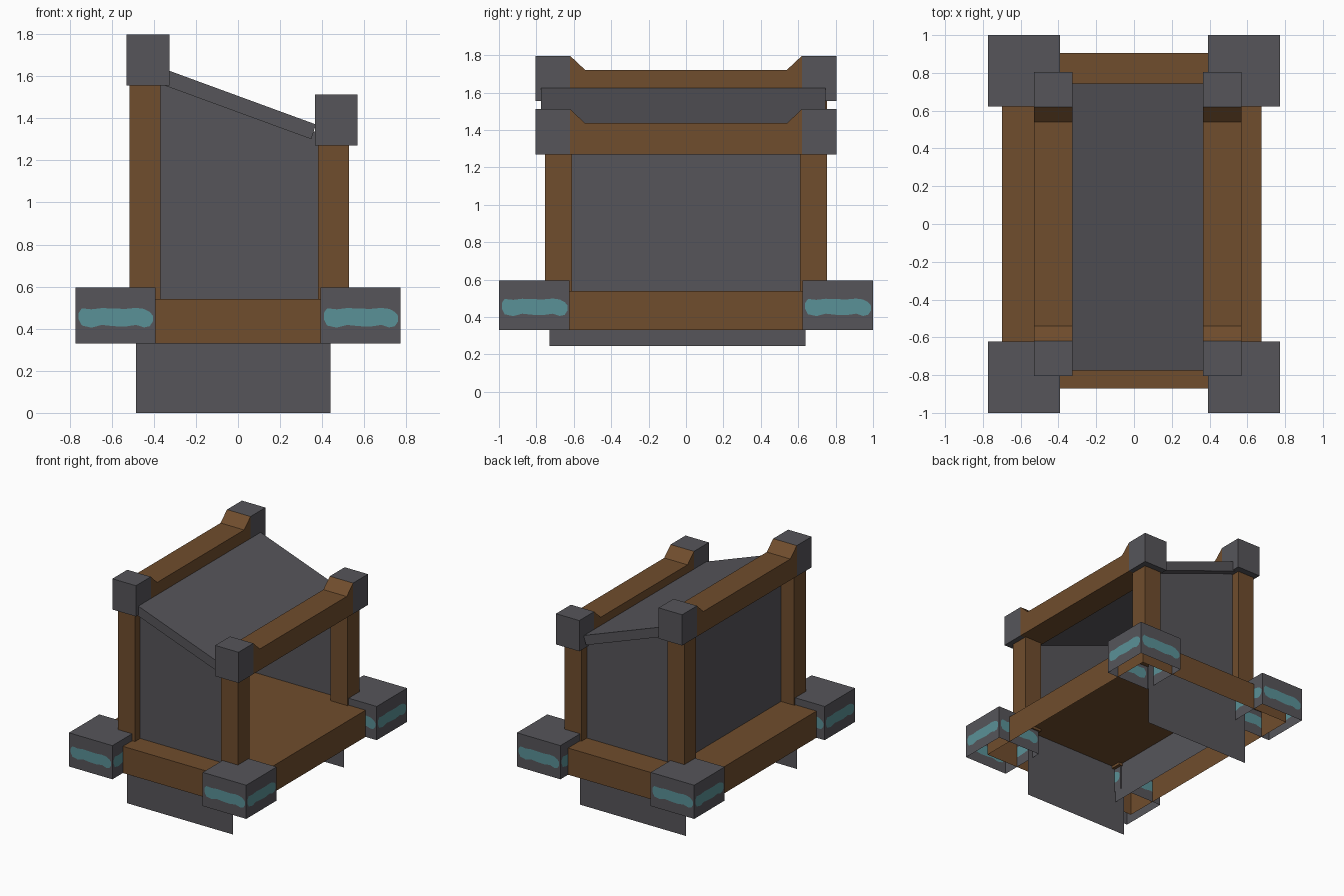
import bpy, bmesh

if "Cube" in bpy.data.objects:
    bpy.data.objects.remove(bpy.data.objects["Cube"])


def material(name, rgb):
    lin = [((c / 255 + 0.055) / 1.055) ** 2.4 for c in rgb]
    m = bpy.data.materials.new(name)
    m.diffuse_color = (*lin, 1)
    m.use_nodes = True
    m.node_tree.nodes["Principled BSDF"].inputs["Base Color"].default_value = m.diffuse_color
    return m


STONE = material("dark stone", (86, 85, 90))
WOOD = material("brown wood", (112, 77, 45))
TEAL = material("teal inlay", (90, 145, 151))


def finish(name, bm, mats, fix_normals=True):
    bmesh.ops.remove_doubles(bm, verts=bm.verts, dist=0.0002)
    if fix_normals:
        bmesh.ops.recalc_face_normals(bm, faces=bm.faces)
    me = bpy.data.meshes.new(name)
    bm.to_mesh(me)
    bm.free()
    for m in mats:
        me.materials.append(m)
    ob = bpy.data.objects.new(name, me)
    bpy.context.collection.objects.link(ob)
    return ob


def box(name, x, y, z, mat, open_bottom=False):
    bm = bmesh.new()
    bmesh.ops.create_cube(bm, size=1)
    for v in bm.verts:
        v.co = [r[0] if c < 0 else r[1] for c, r in zip(v.co, (x, y, z))]
    if open_bottom:
        bm.normal_update()
        low = [f for f in bm.faces if f.normal.z < -0.9]
        bmesh.ops.delete(bm, geom=low, context='FACES_ONLY')
    return finish(name, bm, [mat], not open_bottom)


def sheet(name, pts, mat):
    bm = bmesh.new()
    bm.faces.new([bm.verts.new(p) for p in pts])
    return finish(name, bm, [mat], False)


# Uneven outline of the teal inlay: (fraction across, bottom z, top z)
INLAY = [(0.04, 0.445, 0.475), (0.08, 0.415, 0.497), (0.20, 0.405, 0.492),
         (0.33, 0.418, 0.498), (0.48, 0.412, 0.496), (0.62, 0.410, 0.494),
         (0.76, 0.418, 0.499), (0.86, 0.406, 0.494), (0.93, 0.412, 0.480),
         (0.97, 0.435, 0.462)]
Z0, Z1 = 0.33, 0.595


def foot_block(name, x0, x1, y0, y1):
    bm = bmesh.new()
    ring = [(x0, y0), (x1, y0), (x1, y1), (x0, y1)]

    def face(pts, index):
        f = bm.faces.new([bm.verts.new(p) for p in pts])
        f.material_index = index

    cols = [(0, 0.46, 0.46)] + INLAY + [(1, 0.46, 0.46)]
    for k in range(4):
        (ax, ay), (bx, by) = ring[k], ring[(k + 1) % 4]

        def P(u, z):
            return (ax + (bx - ax) * u, ay + (by - ay) * u, z)
        for i in range(len(cols) - 1):
            (u, b, t), (v, c, s) = cols[i], cols[i + 1]
            face([P(u, Z0), P(v, Z0), P(v, c), P(u, b)], 0)
            face([P(u, t), P(v, s), P(v, Z1), P(u, Z1)], 0)
            inner = 1 <= i <= len(INLAY) - 1
            if inner:
                face([P(u, b), P(v, c), P(v, s), P(u, t)], 1)
            elif i == 0:
                face([P(u, b), P(v, c), P(v, s)], 0)
            else:
                face([P(u, b), P(v, c), P(u, t)], 0)
    # lid; the underside stays open
    face([(x, y, Z1) for x, y in ring], 0)
    finish(name, bm, [STONE, TEAL], False)


# Timber platform, open underneath
box("platform", (-0.70, 0.675), (-0.87, 0.905), (0.33, 0.54), WOOD, True)

# Stone corner feet with teal inlays
for sx in (-1, 1):
    for sy in (-1, 1):
        xs = sorted((sx * 0.393, sx * 0.772))
        ys = sorted((sy * 0.622, sy * 1.0))
        foot_block("corner_foot", *xs, *ys)


def top_beam(name, x0, x1, z0):
    # Side profile in y: mid bar rising by chamfers to the end caps
    z1, z2 = z0 + 0.167, z0 + 0.242
    box(name + "_bar", (x0, x1), (-0.62, 0.62), (z0, z1), WOOD)
    for s in (-1, 1):
        bm = bmesh.new()
        prof = [(0.54, z1), (0.62, z1), (0.62, z2)]
        f = bm.faces.new([bm.verts.new((x0, s * y, z)) for y, z in prof])
        g = bmesh.ops.extrude_face_region(bm, geom=[f])["geom"]
        for v in g:
            if isinstance(v, bmesh.types.BMVert):
                v.co.x = x1
        # close the starting side again if the extrusion removed it
        bmesh.ops.holes_fill(bm, edges=bm.edges)
        finish(name + "_brace", bm, [WOOD])
        box(name + "_cap", (x0, x1), sorted((s * 0.62, s * 0.805)),
            (z0, z2), STONE)


# Posts and the beams they carry: high side left, low side right
for side, px, bx, z in (("high", (-0.515, -0.368), (-0.53, -0.325), 1.555),
                        ("low", (0.38, 0.528), (0.365, 0.568), 1.27)):
    for s in (-1, 1):
        box(side + "_post", px, sorted((s * 0.61, s * 0.755)),
            (0.52, z + 0.02), WOOD)
    top_beam(side + "_beam", *bx, z)

# Thin stone walls running through the floor
for s in (-1, 1):
    pts = [(-0.485, s * 0.69, 0), (0.44, s * 0.69, 0),
           (0.44, s * 0.69, 1.31), (-0.485, s * 0.69, 1.63)]
    if s > 0:
        pts = [(0.44 if x < 0 else -0.485, y, 1.31 if z > 1.5 else
                (1.63 if z > 1 else z)) for x, y, z in pts]
    sheet("end_wall", pts, STONE)
sheet("rear_wall", [(-0.40, 0.64, 0.245), (-0.40, -0.73, 0.245),
                    (-0.40, -0.73, 1.59), (-0.40, 0.64, 1.59)], STONE)

# Sloping roof slab
roof = box("roof", (-0.42, 0.37), (-0.775, 0.745), (0, 1), STONE)
for v in roof.data.vertices:
    top = v.co.z > 0.5
    if v.co.x > 0 and not top:
        v.co.x = 0.348
    v.co.z = (1.506 if top else 1.428) - 0.366 * v.co.x
